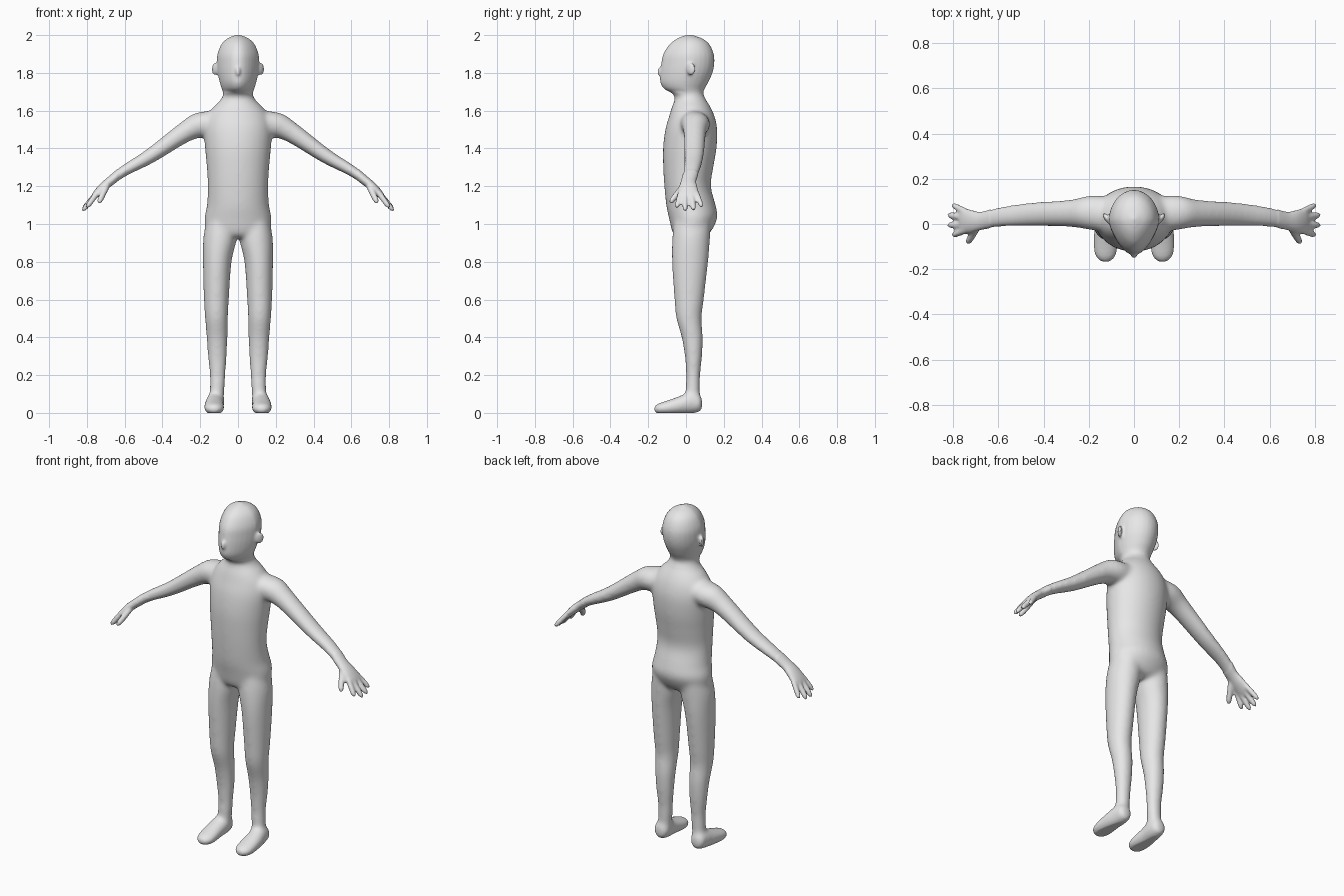
import bpy, bmesh, math
from mathutils import Vector, Matrix

if "Cube" in bpy.data.objects:
    bpy.data.objects.remove(bpy.data.objects["Cube"])

SIDES = 28
bm = bmesh.new()
X, Y, Z = Vector((1, 0, 0)), Vector((0, 1, 0)), Vector((0, 0, 1))


def spline(rows, steps=4):
    """Smooth interpolation through rows of numbers."""
    out = []
    for i in range(len(rows) - 1):
        p = [rows[max(0, min(len(rows) - 1, i + k))] for k in (-1, 0, 1, 2)]
        for s in range(steps):
            t = s / steps
            out.append([0.5 * (2 * b + (c - a) * t + (2 * a - 5 * b + 4 * c - d) * t * t
                               + (3 * b - a - 3 * c + d) * t ** 3) for a, b, c, d in zip(*p)])
    return out + [list(rows[-1])]


def loft(rows, u, v, side=1, taper=None):
    """Skin elliptical rings (x, y, z, radius_u, radius_v)."""
    rings = []
    for x, y, z, a, b in spline(rows):
        ring = []
        for k in range(SIDES):
            t = 2 * math.pi * k / SIDES
            narrow = taper(z, math.sin(t)) if taper else 1
            p = Vector((x, y, z)) + u * a * math.cos(t) * narrow + v * b * math.sin(t)
            ring.append(bm.verts.new((p.x * side, p.y, p.z)))
        rings.append(ring)
    faces = [bm.faces.new(rings[0]), bm.faces.new(rings[-1])]
    for r, q in zip(rings, rings[1:]):
        for k in range(SIDES):
            n = (k + 1) % SIDES
            faces.append(bm.faces.new((r[k], r[n], q[n], q[k])))
    bmesh.ops.recalc_face_normals(bm, faces=faces)


def blob(loc, size, turn=0):
    m = Matrix.Translation(loc) @ Matrix.Rotation(turn, 4, 'Z') @ Matrix.Diagonal((*size, 1))
    bmesh.ops.create_uvsphere(bm, u_segments=24, v_segments=16, radius=1, matrix=m)


def digit(start, end, r, side):
    """Rounded finger from start to end."""
    a, b = Vector(start), Vector(end)
    d = (b - a).normalized()
    u = (Y - d * Y.dot(d)).normalized()
    rows = [(*a.lerp(b, t), r * k, r * k)
            for t, k in ((0, 1), (.35, 1), (.65, .98), (.85, .85), (.95, .55), (1, .2))]
    loft(rows, u, d.cross(u), side)


# trunk, neck and head: z, front y, back y, half width
core = [(.925, -.04, .08, .10), (.95, -.07, .125, .165), (1.03, -.09, .166, .178),
        (1.1, -.105, .157, .165), (1.2, -.115, .132, .16), (1.3, -.121, .145, .166),
        (1.4, -.122, .162, .175), (1.5, -.11, .166, .18), (1.57, -.09, .152, .165),
        (1.62, -.075, .13, .13), (1.66, -.06, .105, .09), (1.69, -.072, .092, .079),
        (1.715, -.115, .098, .086), (1.75, -.136, .118, .097), (1.8, -.137, .14, .108),
        (1.85, -.131, .15, .112), (1.9, -.12, .147, .109), (1.95, -.088, .125, .089),
        (1.98, -.05, .09, .06), (1.995, -.015, .05, .028), (2.002, .01, .03, .008)]
loft([(0, (f + b) / 2, z, w, (b - f) / 2) for z, f, b, w in core], X, Y,
     taper=lambda z, s: 1 - .28 * max(0, -s) if z > 1.7 else 1)
blob((0, -.136, 1.806), (.013, .016, .026))  # nose

# leg: z, front y, back y, inner x, outer x
leg = [(1.02, -.06, .13, .03, .165), (.93, -.073, .128, .006, .184), (.8, -.075, .118, .034, .186),
       (.6, -.062, .095, .048, .181), (.5, -.052, .083, .053, .175), (.4, -.024, .09, .055, .167),
       (.3, -.007, .086, .059, .16), (.2, .0, .076, .066, .15), (.13, -.002, .075, .07, .15),
       (.05, .0, .07, .075, .15)]
# foot: y, z, half width, half height
foot = [(.087, .045, .015, .02), (.075, .05, .04, .045), (.03, .055, .048, .06),
        (-.03, .042, .052, .05), (-.1, .028, .056, .038), (-.145, .022, .047, .03),
        (-.165, .02, .028, .02), (-.172, .02, .01, .008)]
# arm: x, y, z, depth radius, thickness radius
arm = [(.08, .04, 1.54, .08, .07), (.19, .05, 1.525, .077, .072), (.28, .047, 1.487, .061, .055),
       (.465, .042, 1.36, .053, .040), (.6, .03, 1.283, .045, .030), (.675, .014, 1.228, .041, .025),
       (.72, .012, 1.19, .051, .024), (.755, .014, 1.155, .056, .019), (.772, .015, 1.135, .05, .012)]

for s in (1, -1):
    loft([((i + o) / 2, (f + b) / 2, z, (o - i) / 2, (b - f) / 2) for z, f, b, i, o in leg], X, Y, s)
    loft([(.12 + .006 * (y < 0), y, z, w, h) for y, z, w, h in foot], X, Z, s)
    loft(arm, Y, Vector((.5, 0, .87)), s)
    # fingers and thumb
    digit((.745, .055, 1.165), (.806, .085, 1.088), .0145, s)
    digit((.75, .027, 1.16), (.824, .041, 1.072), .0155, s)
    digit((.75, -.004, 1.16), (.824, -.005, 1.068), .0155, s)
    digit((.745, -.028, 1.165), (.803, -.05, 1.085), .015, s)
    digit((.695, -.015, 1.2), (.738, -.086, 1.11), .0165, s)
    blob((.122 * s, .026, 1.82), (.011, .027, .034), -.55 * s)  # ear

mesh = bpy.data.meshes.new("human_body")
bm.to_mesh(mesh)
bm.free()
body = bpy.data.objects.new("human_body", mesh)
bpy.context.collection.objects.link(body)
bpy.context.view_layer.objects.active = body
body.select_set(True)

# fuse the parts into one skin
fuse = body.modifiers.new("fuse", 'REMESH')
fuse.mode = 'VOXEL'
fuse.voxel_size = .007
bpy.ops.object.modifier_apply(modifier=fuse.name)

# soften joints, more on the limbs and trunk than on hands and face; flatten soles
bm = bmesh.new()
bm.from_mesh(mesh)
soft = [v for v in bm.verts if abs(v.co.x) < .64 and v.co.z < 1.66]
for verts, count in ((bm.verts[:], 3), (soft, 22)):
    for _ in range(count):
        bmesh.ops.smooth_vert(bm, verts=verts, factor=.5, use_axis_x=True, use_axis_y=True, use_axis_z=True)
for v in bm.verts:
    v.co.z = max(v.co.z, 0)
bm.to_mesh(mesh)
bm.free()

grey = bpy.data.materials.new("plain_grey")
grey.diffuse_color = (.8, .8, .8, 1)
grey.use_nodes = True
grey.node_tree.nodes["Principled BSDF"].inputs["Base Color"].default_value = grey.diffuse_color
mesh.materials.clear()
mesh.materials.append(grey)
bpy.ops.object.shade_smooth_by_angle(angle=math.radians(50))
